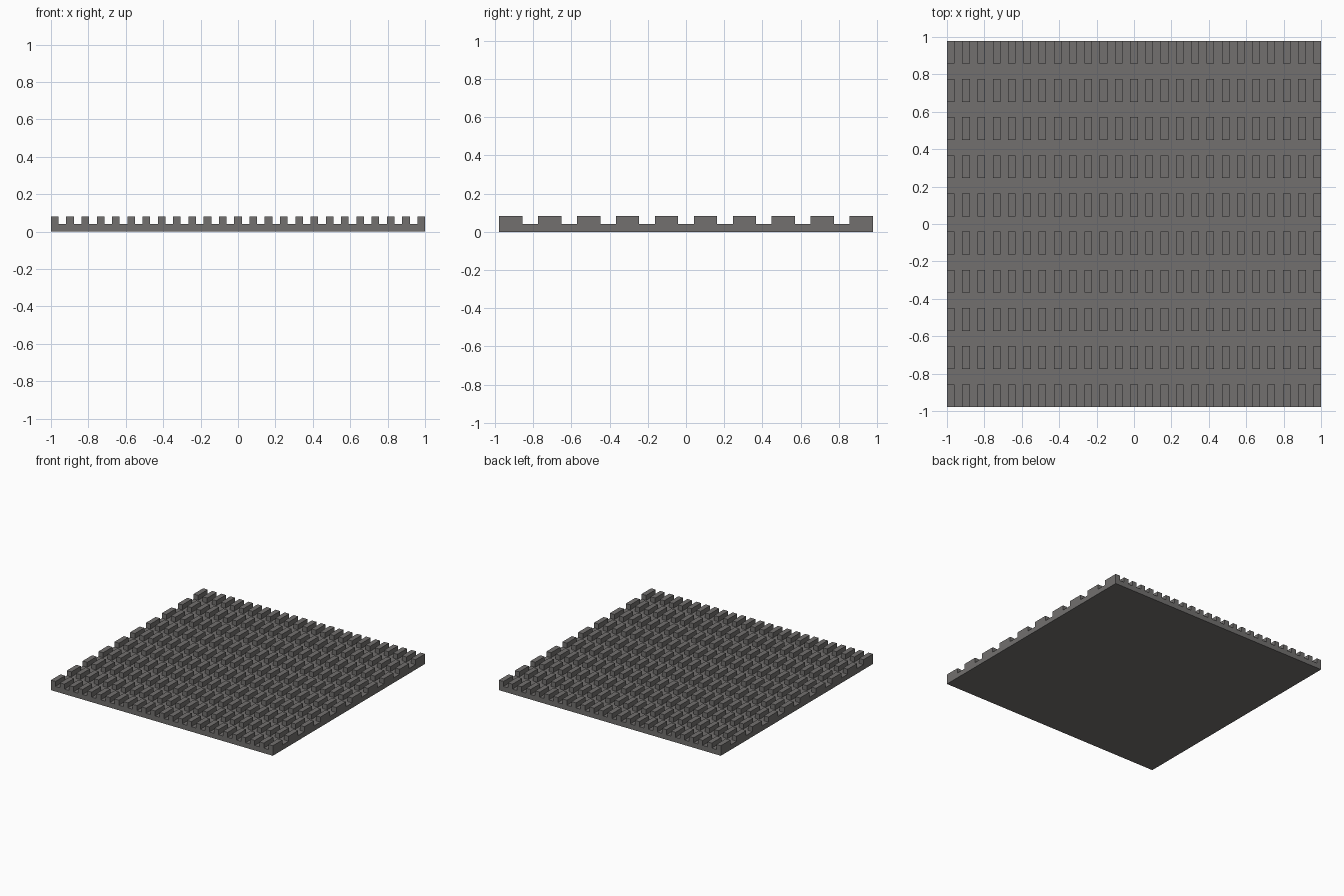
import bpy
import bmesh

default = bpy.data.objects.get("Cube")
if default:
    bpy.data.objects.remove(default, do_unlink=True)

# Proportions: everything sits on a square module
UNIT = 2 / 49
COLUMNS, ROWS = 25, 10
FIN_LENGTH, ROW_PITCH, COLUMN_PITCH = 3, 5, 2
WIDTH = COLUMN_PITCH * (COLUMNS - 1) + 1
DEPTH = ROW_PITCH * (ROWS - 1) + FIN_LENGTH

metal = bpy.data.materials.new("dark_grey_metal")
metal.use_nodes = True
grey = (0.168, 0.162, 0.158, 1)
metal.diffuse_color = grey
metal.node_tree.nodes["Principled BSDF"].inputs["Base Color"].default_value = grey


def add_block(name, corner, size, open_bottom=False):
    """Box placed by its lower front corner, measured in modules."""
    bm = bmesh.new()
    bmesh.ops.create_cube(bm, size=1)
    for v in bm.verts:
        v.co = [(c + (p + 0.5) * s) * UNIT for c, p, s in zip(corner, v.co, size)]
    if open_bottom:
        bm.normal_update()
        bottom = [f for f in bm.faces if f.normal.z < -0.5]
        bmesh.ops.delete(bm, geom=bottom, context="FACES_ONLY")
    mesh = bpy.data.meshes.new(name)
    bm.to_mesh(mesh)
    bm.free()
    mesh.materials.append(metal)
    obj = bpy.data.objects.new(name, mesh)
    bpy.context.collection.objects.link(obj)
    return obj


def repeat(obj, name, count, offset):
    array = obj.modifiers.new(name, "ARRAY")
    array.count = count
    array.use_relative_offset = False
    array.use_constant_offset = True
    array.constant_offset_displace = offset


# Base plate
add_block("base_plate", (-WIDTH / 2, -DEPTH / 2, 0), (WIDTH, DEPTH, 1))

# Cooling fins: one fin repeated across and then back
fins = add_block("cooling_fins", (-WIDTH / 2, -DEPTH / 2, 1), (1, FIN_LENGTH, 1), True)
repeat(fins, "columns", COLUMNS, (COLUMN_PITCH * UNIT, 0, 0))
repeat(fins, "rows", ROWS, (0, ROW_PITCH * UNIT, 0))
